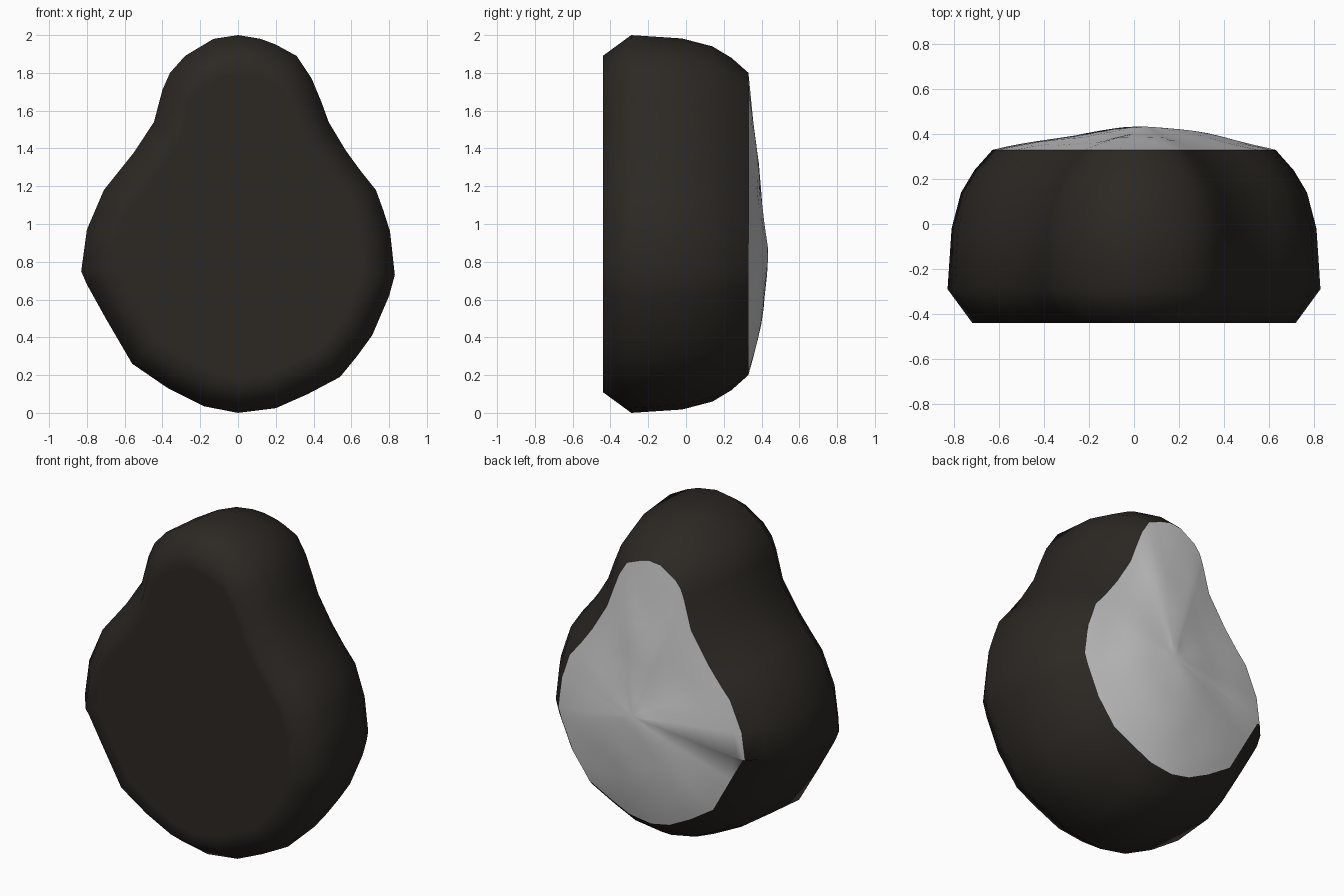
import bpy, bmesh, math
from mathutils import Vector, noise

if "Cube" in bpy.data.objects:
    bpy.data.objects.remove(bpy.data.objects["Cube"])

# Pear-shaped outline in the xz plane, clockwise seen from the front
OUTLINE = [(0, 2.0), (.12, 1.98), (.2, 1.95), (.31, 1.89), (.39, 1.77), (.44, 1.65),
           (.48, 1.54), (.57, 1.39), (.65, 1.28), (.73, 1.18), (.77, 1.07), (.805, .96),
           (.83, .73), (.8, .62), (.71, .41), (.63, .30), (.54, .19), (.37, .10),
           (.2, .025), (0, 0), (-.18, .035), (-.37, .13), (-.56, .26), (-.7, .5),
           (-.8, .68), (-.83, .75), (-.8, .97), (-.71, 1.18), (-.63, 1.28), (-.55, 1.38),
           (-.445, 1.54), (-.4, 1.71), (-.36, 1.8), (-.28, 1.89), (-.13, 1.98)]
CENTRE = Vector((.06, .88))
P = [Vector(p) for p in OUTLINE]
N = len(P)


def inset(d):
    """Move the outline inwards by d along its averaged normals."""
    out = []
    for i in range(N):
        t = (P[(i + 2) % N] + P[(i + 1) % N] - P[i - 1] - P[i - 2]).normalized()
        out.append(P[i] + Vector((t.y, -t.x)) * d)
    return out


def shrink(ring, t):
    return [CENTRE + (p - CENTRE) * t for p in ring]


def bridge(name, rings, tip):
    """Skin a list of 3D rings and close the last one to a tip point."""
    bm = bmesh.new()
    loops = [[bm.verts.new(v) for v in r] for r in rings]
    for a, b in zip(loops, loops[1:]):
        for i in range(N):
            j = (i + 1) % N
            bm.faces.new((a[i], a[j], b[j], b[i]))
    c = bm.verts.new(tip)
    for i in range(N):
        bm.faces.new((loops[-1][i], loops[-1][(i + 1) % N], c))
    bmesh.ops.recalc_face_normals(bm, faces=bm.faces)
    if name == "pale_face" and sum(f.normal.y for f in bm.faces) < 0:
        bmesh.ops.reverse_faces(bm, faces=bm.faces)
    if name == "dark_shell":
        front = min(bm.faces, key=lambda f: f.calc_center_median().y)
        if front.normal.y > 0:
            bmesh.ops.reverse_faces(bm, faces=bm.faces)
    me = bpy.data.meshes.new(name)
    bm.to_mesh(me)
    bm.free()
    me.shade_smooth()
    ob = bpy.data.objects.new(name, me)
    bpy.context.collection.objects.link(ob)
    return ob


def at(ring, y):
    return [Vector((p.x, y, p.y)) for p in ring]


# Dark shell: side wall rounding in at the back, chamfer and flat front
RIM = inset(.2)
front = inset(.11)
layers = [at(RIM, .33)] + [at(inset(d), y) for d, y in
          ((.12, .24), (.06, .14), (.018, -.02), (0, -.29))]
layers += [at(front, -.44)] + [at(shrink(front, t), -.44) for t in (.9, .5)]
shell = bridge("dark_shell", layers, (CENTRE.x, -.44, CENTRE.y))
mat = bpy.data.materials.new("dark_brown")
mat.diffuse_color = (.025, .021, .017, 1)
mat.use_nodes = True
mat.node_tree.nodes["Principled BSDF"].inputs["Base Color"].default_value = mat.diffuse_color
shell.data.materials.append(mat)


# Pale face: gently domed, uneven cap on the back
def dome(p, t):
    up = (p - CENTRE).normalized().y
    power = 1.25 - .25 * up if up > 0 else 1.25 - .9 * up
    bump = noise.noise(Vector((p.x * 5, p.y * 5, 1.3))) * .008 * min(1, (1 - t) * 5)
    return .33 + .103 * (1 - t ** power) + bump


cap = []
for t in (1, .93, .84, .72, .6, .48, .36, .24, .12):
    cap.append([Vector((p.x, dome(p, t), p.y)) for p in shrink(RIM, t)])
bridge("pale_face", cap, (CENTRE.x, .433, CENTRE.y))
